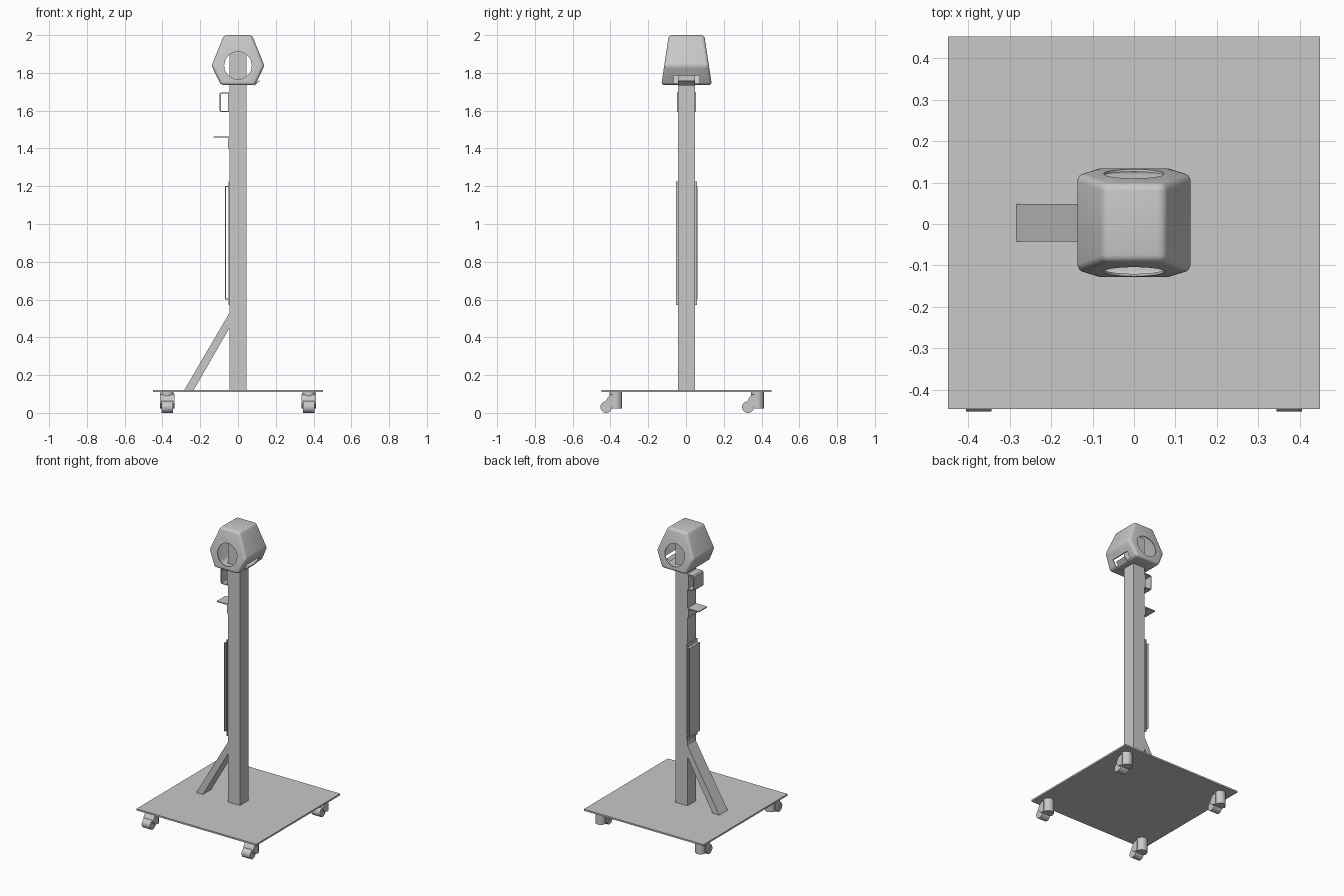
import bpy, bmesh, math
from mathutils import Matrix, Vector

cube = bpy.data.objects.get("Cube")
if cube:
    bpy.data.objects.remove(cube, do_unlink=True)

SHIFT_Y = 0.003
GREY = (0.58, 0.58, 0.58, 1)
grey = bpy.data.materials.new("plain_grey")
grey.use_nodes = True
grey.diffuse_color = GREY
grey.node_tree.nodes["Principled BSDF"].inputs["Base Color"].default_value = GREY


def finish(bm, name, smooth=False):
    """Turn a bmesh into a grey object."""
    bmesh.ops.recalc_face_normals(bm, faces=bm.faces[:])
    bmesh.ops.translate(bm, verts=bm.verts[:], vec=(0, SHIFT_Y, 0))
    mesh = bpy.data.meshes.new(name)
    bm.to_mesh(mesh)
    bm.free()
    mesh.materials.append(grey)
    obj = bpy.data.objects.new(name, mesh)
    bpy.context.collection.objects.link(obj)
    if smooth:
        shade(obj)
    return obj


def select(obj):
    bpy.ops.object.select_all(action='DESELECT')
    obj.select_set(True)
    bpy.context.view_layer.objects.active = obj


def shade(obj):
    select(obj)
    bpy.ops.object.shade_smooth_by_angle(angle=math.radians(32))


def box(name, x, y, z):
    """Box from its (min, max) range on each axis."""
    bm = bmesh.new()
    bmesh.ops.create_cube(bm, size=1)
    for v in bm.verts:
        v.co = Vector(r[0] if c < 0 else r[1] for c, r in zip(v.co, (x, y, z)))
    return finish(bm, name)


def cylinder(name, centre, radius, length, axis='Z', sides=28):
    bm = bmesh.new()
    turn = {'Z': Matrix(), 'X': Matrix.Rotation(math.pi / 2, 4, 'Y'),
            'Y': Matrix.Rotation(math.pi / 2, 4, 'X')}[axis]
    bmesh.ops.create_cone(bm, cap_ends=True, segments=sides, radius1=radius,
                          radius2=radius, depth=length,
                          matrix=Matrix.Translation(centre) @ turn)
    return finish(bm, name, smooth=True)


def extrude(name, points, half, axis='Y', centre=(0, 0)):
    """Extrude a profile: (x, z) points along y, or (y, z) points along x."""
    bm = bmesh.new()
    def place(p, d):
        return (p[0], d, p[1]) if axis == 'Y' else (centre[0] + d, centre[1] + p[0], p[1])
    face = bm.faces.new([bm.verts.new(place(p, -half)) for p in points])
    new = bmesh.ops.extrude_face_region(bm, geom=[face])["geom"]
    step = (0, 2 * half, 0) if axis == 'Y' else (2 * half, 0, 0)
    bmesh.ops.translate(bm, vec=step,
                        verts=[g for g in new if isinstance(g, bmesh.types.BMVert)])
    return finish(bm, name)


def apply_cut(obj, cutter):
    select(obj)
    cutter.hide_render = True
    mod = obj.modifiers.new("cut", 'BOOLEAN')
    mod.operation = 'DIFFERENCE'
    mod.solver = 'EXACT'
    mod.object = cutter
    bpy.ops.object.modifier_apply(modifier=mod.name)
    bpy.data.objects.remove(cutter, do_unlink=True)


# Base plate, post and diagonal brace
W = 0.045
box("base_plate", (-0.45, 0.45), (-0.45, 0.45), (0.111, 0.122))
box("post", (-W, W), (-W, W), (0.12, 1.94))
extrude("diagonal_brace", [(-0.285, 0.12), (-0.235, 0.12), (-W, 0.45), (-W, 0.53)], W)

# Long cover panel standing off its backing plate
box("panel_backing", (-0.05, -W), (-0.055, 0.055), (0.572, 1.225))
box("cover_panel", (-0.068, -0.063), (-0.057, 0.057), (0.6, 1.2))
for name, z in (("lower", 0.6), ("upper", 1.195)):
    box(name + "_panel_spacer", (-0.065, -W), (-0.05, 0.05), (z, z + 0.005))

# Small shelf with its mounting plate
box("shelf", (-0.13, -W), (-W, W), (1.457, 1.463))
box("shelf_mount", (-0.052, -W), (-W, W), (1.4, 1.46))

# Open loop holder below the head
LOW, HIGH, OUT, T = 1.592, 1.697, -0.098, 0.007
C = 0.008
extrude("loop_holder", [
    (-W, LOW), (OUT + C, LOW), (OUT, LOW + C), (OUT, HIGH - C), (OUT + C, HIGH), (-W, HIGH),
    (-W, HIGH - T), (OUT + C, HIGH - T), (OUT + T, HIGH - C - 0.002),
    (OUT + T, LOW + C + 0.002), (OUT + C, LOW + T), (-W, LOW + T)], 0.05)
box("loop_mount", (-0.052, -W), (-0.045, 0.045), (LOW, HIGH))

# Hollow six-sided head, narrowing upward from front to back
bm = bmesh.new()
BOTTOM, TOP = 1.735, 2.0
outline = [(0.09, BOTTOM), (0.14, 1.838), (0.074, TOP),
           (-0.074, TOP), (-0.14, 1.838), (-0.09, BOTTOM)]
rings = []
for side in (-1, 1):
    rings.append([bm.verts.new((x, side * (0.134 - 0.04 * (z - BOTTOM) / (TOP - BOTTOM)), z))
                  for x, z in outline])
    bm.faces.new(rings[-1])
for i in range(6):
    j = (i + 1) % 6
    bm.faces.new((rings[0][i], rings[0][j], rings[1][j], rings[1][i]))
bmesh.ops.recalc_face_normals(bm, faces=bm.faces[:])
bmesh.ops.bevel(bm, geom=bm.edges[:], offset=0.017, segments=4, profile=0.5,
                affect='EDGES', clamp_overlap=True)
head = finish(bm, "head_shell")
select(head)
solid = head.modifiers.new("wall", 'SOLIDIFY')
solid.thickness = 0.006
solid.offset = -1
bpy.ops.object.modifier_apply(modifier=solid.name)
apply_cut(head, cylinder("opening_cutter", (0, 0, 1.839), 0.073, 0.6, 'Y', 48))
apply_cut(head, box("slot_cutter", (0.07, 0.2), (-0.068, 0.068), (1.743, 1.785)))
shade(head)

# Tilted flap in the side slot
extrude("slot_flap", [(0.083, 1.735), (0.086, 1.732), (0.114, 1.757), (0.111, 1.76)], 0.042)

# Swivel casters, all trailing to the front
for sx, side in ((-1, "right"), (1, "left")):
    for sy, end in ((-1, "front"), (1, "back")):
        x, y = sx * 0.375, sy * 0.375
        label = f"{end}_{side}_caster"
        cylinder(label + "_housing", (x, y, 0.067), 0.034, 0.09)
        cylinder(label + "_wheel", (x, y - 0.05, 0.031), 0.031, 0.062, 'X')
        extrude(label + "_fork", [(-0.055, 0.05), (-0.05, 0.068), (-0.04, 0.085), (-0.025, 0.098),
                                  (0, 0.1), (0, 0.022), (-0.035, 0.03)],
                0.038, 'X', (x, y))
